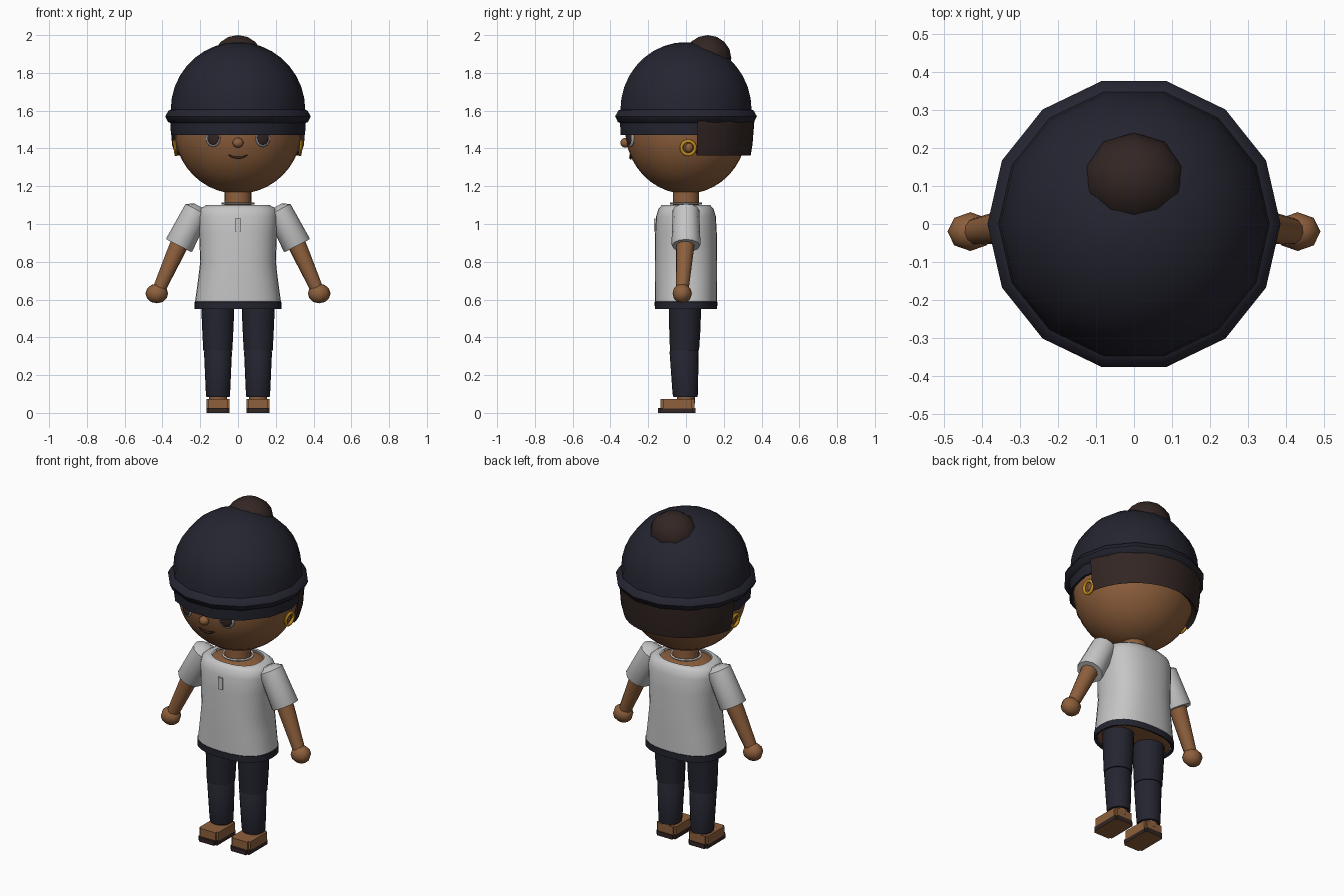
import bpy, bmesh, math
from mathutils import Vector, Matrix

cube = bpy.data.objects.get("Cube")
if cube:
    bpy.data.objects.remove(cube, do_unlink=True)


def material(name, rgb):
    m = bpy.data.materials.new(name)
    m.use_nodes = True
    m.diffuse_color = (*rgb, 1)
    m.node_tree.nodes["Principled BSDF"].inputs["Base Color"].default_value = (*rgb, 1)
    return m


NAVY = material("navy cloth", (.018, .018, .03))
SKIN = material("brown skin", (.27, .115, .045))
HAIR = material("dark brown hair", (.032, .019, .017))
WHITE = material("white cloth", (.56, .56, .56))
GOLD = material("gold", (.56, .27, .01))
GREY = material("grey eye rim", (.36, .36, .37))
DARK = material("dark lips", (.035, .017, .012))


def finish(bm, name, mat, angle=40):
    bmesh.ops.recalc_face_normals(bm, faces=bm.faces)
    me = bpy.data.meshes.new(name)
    bm.to_mesh(me)
    bm.free()
    me.materials.append(mat)
    me.shade_smooth()
    me.set_sharp_from_angle(angle=math.radians(angle))
    ob = bpy.data.objects.new(name, me)
    bpy.context.collection.objects.link(ob)
    return ob


def loft(name, rings, mat, n=24, power=2, start=0, sweep=2 * math.pi,
         cap=True, angle=40, place=Matrix()):
    """Skin elliptical rings (z, rx, ry, x, y); a part sweep gives an open strip."""
    bm = bmesh.new()
    full = sweep > 6.28
    count = n if full else n + 1
    loops = []
    for z, rx, ry, cx, cy in rings:
        loop = []
        for i in range(count):
            a = start + sweep * i / n
            c, s = math.cos(a), math.sin(a)
            x = cx + rx * math.copysign(abs(c) ** (2 / power), c)
            y = cy + ry * math.copysign(abs(s) ** (2 / power), s)
            loop.append(bm.verts.new(place @ Vector((x, y, z))))
        loops.append(loop)
    for lo, hi in zip(loops, loops[1:]):
        for i in range(n):
            j = (i + 1) % count
            bm.faces.new((lo[i], lo[j], hi[j], hi[i]))
    if cap and full:
        bm.faces.new(loops[0][::-1])
        bm.faces.new(loops[-1])
    return finish(bm, name, mat, angle)


def limb(name, a, b, rings, mat, n=12):
    """Round limb from a to b; rings are (fraction, radius)."""
    a, b = Vector(a), Vector(b)
    d = b - a
    place = Matrix.Translation(a) @ d.to_track_quat('Z', 'Y').to_matrix().to_4x4()
    return loft(name, [(t * d.length, r, r, 0, 0) for t, r in rings], mat, n, place=place)


def ball(name, at, size, mat, seg=24, rows=16, turn=Matrix(), angle=80):
    bm = bmesh.new()
    bmesh.ops.create_uvsphere(bm, u_segments=seg, v_segments=rows, radius=1)
    bm.transform(Matrix.Translation(at) @ turn @ Matrix.Diagonal((*size, 1)))
    return finish(bm, name, mat, angle)


def box(name, lo, hi, mat, bevel=0):
    bm = bmesh.new()
    bmesh.ops.create_cube(bm, size=1)
    lo, hi = Vector(lo), Vector(hi)
    bm.transform(Matrix.Translation((lo + hi) / 2) @ Matrix.Diagonal((*(hi - lo), 1)))
    if bevel:
        side = [e for e in bm.edges if abs(e.verts[0].co.z - e.verts[1].co.z) > .001]
        bmesh.ops.bevel(bm, geom=side, offset=bevel, segments=2, affect='EDGES')
    return finish(bm, name, mat)


def ring(name, at, major, minor, mat, turn=Matrix(), seg=20):
    """Torus swept in the xy plane, then turned."""
    place = Matrix.Translation(at) @ turn
    section = [2 * math.pi * k / 6 for k in range(7)]
    rings = [(minor * math.sin(a), major[0] + minor * math.cos(a),
              major[1] + minor * math.cos(a), 0, 0) for a in section]
    return loft(name, rings, mat, seg, cap=False, angle=80, place=place)


# Head, neck and face
HEAD, HR = Vector((0, 0, 1.5)), Vector((.337, .322, .34))


def face_y(x, z):
    return -HR.y * math.sqrt(1 - (x / HR.x) ** 2 - ((z - HEAD.z) / HR.z) ** 2)


ball("head", HEAD, HR, SKIN, 32, 20)
loft("neck", [(1.04, .072, .07, 0, 0), (1.2, .07, .068, 0, 0)], SKIN)
ball("nose", (0, face_y(0, 1.43) - .006, 1.43), (.029, .026, .026), SKIN, 12, 8)

curve = bpy.data.curves.new("mouth", 'CURVE')
curve.dimensions = '3D'
curve.bevel_depth = .007
curve.bevel_resolution = 1
spline = curve.splines.new('POLY')
spline.points.add(8)
for i, p in enumerate(spline.points):
    x = -.05 + .1 * i / 8
    z = 1.35 + 6 * x * x
    p.co = (x, face_y(x, z) - .004, z, 1)
    p.radius = 1.2 - 14 * abs(x)
curve.materials.append(DARK)
bpy.context.collection.objects.link(bpy.data.objects.new("mouth", curve))

for s, side in ((1, "left"), (-1, "right")):
    # Eyes and earrings
    ex = .132 * s
    turn = Matrix.Rotation(.4 * s, 4, 'Z')
    ey = face_y(ex, 1.452)
    ball(side + "_eye_rim", (ex, ey, 1.452), (.042, .012, .044), GREY, 20, 10, turn)
    ball(side + "_eye", (ex, ey - .006, 1.455), (.034, .012, .037), HAIR, 20, 10, turn)
    ball(side + "_ear", (.318 * s, .015, 1.405), (.016, .022, .026), SKIN, 12, 8)
    ring(side + "_earring", (.333 * s, .012, 1.403), (.036, .036), .009, GOLD,
         Matrix.Rotation(math.pi / 2 + .12 * s, 4, 'Y'))

    # Sleeve, arm and hand
    limb(side + "_sleeve", (.205 * s, 0, 1.095), (.313 * s, 0, .885),
         [(0, .03), (.1, .07), (.97, .077), (1, .074), (1, .045)], WHITE)
    limb(side + "_arm", (.29 * s, 0, .94), (.42 * s, -.02, .65),
         [(0, .05), (.35, .046), (1, .034)], SKIN)
    ball(side + "_hand", (.43 * s, -.02, .632), (.06, .051, .052), SKIN, 8, 6, angle=60)

    # Trousers with a knee seam
    loft(side + "_upper_leg", [(.33, .077, .077, .107 * s, -.008),
                               (.45, .083, .083, .107 * s, -.006),
                               (.575, .088, .085, .107 * s, -.005)], NAVY, 20)
    loft(side + "_lower_leg", [(.085, .062, .064, .106 * s, -.003),
                               (.1, .064, .067, .106 * s, -.004),
                               (.323, .074, .077, .106 * s, -.01),
                               (.335, .068, .07, .106 * s, -.01)], NAVY, 20)

    # Foot and sandal
    cx = .106 * s
    loft(side + "_ankle", [(.05, .047, .047, cx, 0), (.1, .047, .047, cx, 0)], SKIN, 16)
    box(side + "_foot", (cx - .062, -.135, .022), (cx + .062, .045, .074), SKIN, .012)
    sole = box(side + "_sole", (cx - .062, -.147, 0), (cx + .062, .05, .026), HAIR, .012)
    sole.data.materials.append(SKIN)
    for f in sole.data.polygons:
        if f.normal.z < -.9:
            f.material_index = 1

# Body, shirt, hem and collar
loft("body", [(.57, .215, .15, 0, 0), (.8, .18, .14, 0, 0), (1.04, .18, .14, 0, 0),
              (1.085, .145, .115, 0, 0), (1.1, .08, .07, 0, 0)], SKIN, 28, 2.3)
loft("shirt", [(.585, .228, .163, 0, 0), (.7, .212, .165, 0, 0), (.8, .2, .165, 0, 0),
               (.95, .206, .163, 0, 0), (1.04, .211, .158, 0, 0), (1.08, .203, .146, 0, 0),
               (1.1, .168, .128, 0, 0), (1.098, .145, .112, 0, 0)],
     WHITE, 32, 2.4, cap=False, angle=60)
loft("shirt_hem", [(.555, .215, .15, 0, 0), (.55, .231, .165, 0, 0),
                   (.588, .231, .166, 0, 0), (.59, .215, .152, 0, 0)],
     NAVY, 32, 2.4, cap=False)
ring("collar", (0, 0, 1.108), (.083, .08), .006, WHITE)
box("placket", (-.015, -.17, .96), (.015, -.161, 1.03), WHITE)

# Hat with a folded rim
dome = [(1.605 + .358 * math.sin(a), .356 * math.cos(a), .356 * math.cos(a), 0, 0)
        for a in [math.pi / 2 * k / 9 for k in range(9)]]
fold = [(z, r, r, 0, 0) for z, r in
        ((1.49, .325), (1.47, .345), (1.472, .355), (1.535, .358), (1.54, .37),
         (1.57, .385), (1.6, .368))]
loft("hat", fold + dome + [(1.962, .012, .012, 0, 0)], NAVY, 14, angle=50)

# Hair below the hat and bun on top
open_at = math.asin(.06 / .362)
loft("back_hair", [(1.4, .315, .3, 0, 0), (1.362, .336, .342, 0, 0), (1.42, .354, .352, 0, 0),
                   (1.545, .364, .362, 0, 0), (1.545, .33, .315, 0, 0),
                   (1.4, .315, .3, 0, 0)],
     HAIR, 22, start=open_at, sweep=math.pi - 2 * open_at)
ball("hair_bun", (0, .115, 1.878), (.136, .125, .122), HAIR, 10, 8)
